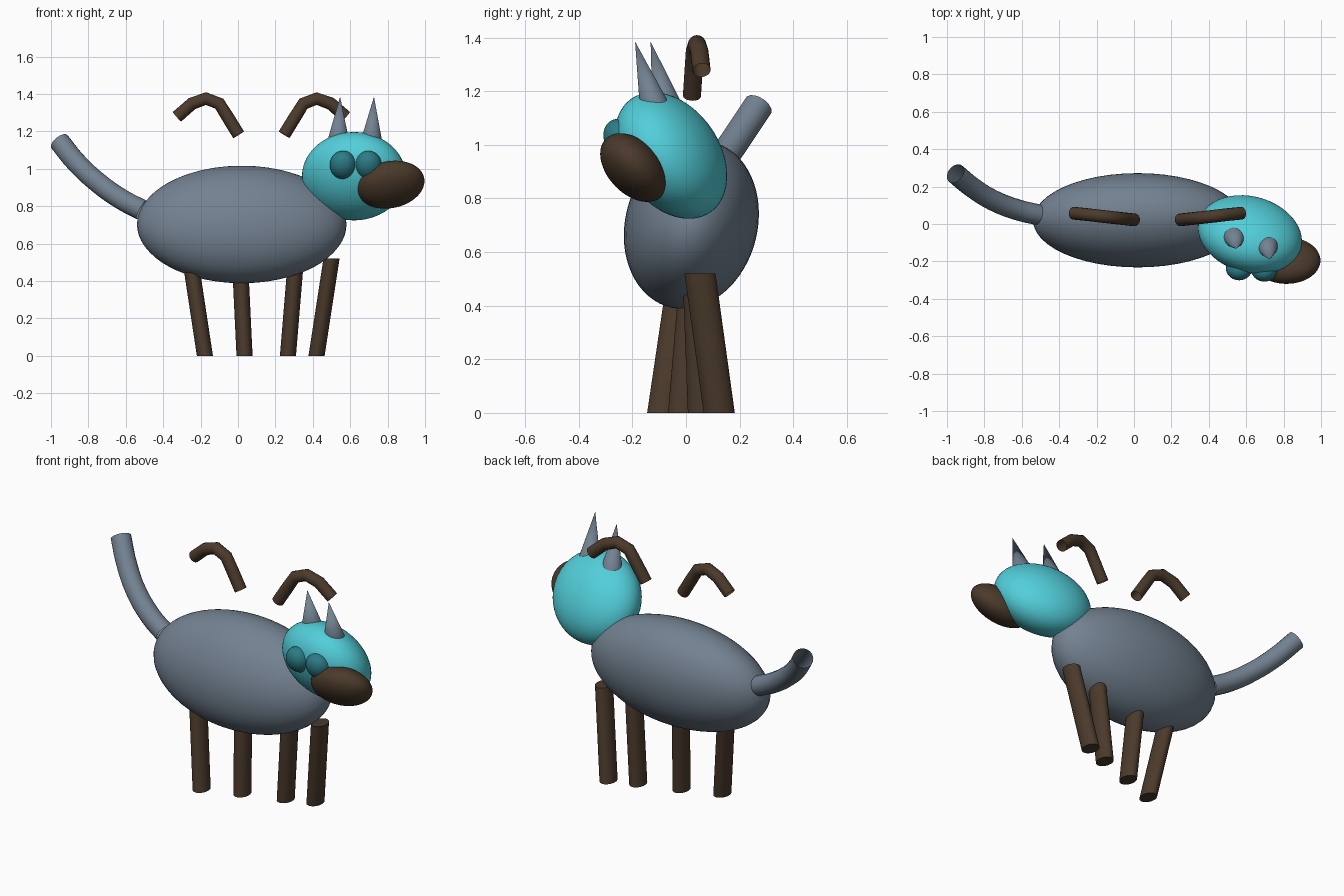
import bpy, bmesh
from math import sqrt, radians
from mathutils import Matrix, Vector

if "Cube" in bpy.data.objects:
    bpy.data.objects.remove(bpy.data.objects["Cube"])


def material(name, rgb):
    m = bpy.data.materials.new(name)
    m.diffuse_color = (*rgb, 1)
    m.use_nodes = True
    m.node_tree.nodes["Principled BSDF"].inputs["Base Color"].default_value = m.diffuse_color
    return m


SLATE = material("slate", (0.17, 0.22, 0.28))
CYAN = material("cyan", (0.085, 0.62, 0.70))
TEAL = material("teal", (0.025, 0.20, 0.24))
BROWN = material("brown", (0.07, 0.042, 0.024))


def finish(ob, mat):
    ob.data.materials.clear()
    ob.data.materials.append(mat)
    bpy.ops.object.select_all(action='DESELECT')
    bpy.context.view_layer.objects.active = ob
    ob.select_set(True)
    bpy.ops.object.shade_smooth_by_angle(angle=radians(40))
    return ob


def from_bmesh(name, bm, mat):
    mesh = bpy.data.meshes.new(name)
    bm.to_mesh(mesh)
    bm.free()
    ob = bpy.data.objects.new(name, mesh)
    bpy.context.collection.objects.link(ob)
    return finish(ob, mat)


def ellipsoid(name, centre, half, mat, xy=0, xz=0, yz=0):
    """Ellipsoid with given half extents; xy, xz, yz lean it in each plane."""
    b = sqrt(1 - xy * xy)
    c = (yz - xy * xz) / b
    lean = Matrix(((1, 0, 0), (xy, b, 0), (xz, c, sqrt(1 - xz * xz - c * c))))
    m = (Matrix.Diagonal(half) @ lean).to_4x4()
    bm = bmesh.new()
    bmesh.ops.create_uvsphere(bm, u_segments=48, v_segments=32, radius=1)
    bm.transform(Matrix.Translation(centre) @ m)
    return from_bmesh(name, bm, mat)


def column(name, base, top, rx, ry, mat, taper=1.0):
    """Slanted cylinder or cone with level ends."""
    base, top = Vector(base), Vector(top)
    d, mid = top - base, (top + base) / 2
    bm = bmesh.new()
    bmesh.ops.create_cone(bm, cap_ends=True, segments=32,
                          radius1=1, radius2=taper, depth=1)
    bm.transform(Matrix(((rx, 0, d.x, mid.x), (0, ry, d.y, mid.y),
                         (0, 0, d.z, mid.z), (0, 0, 0, 1))))
    return from_bmesh(name, bm, mat)


def tube(name, points, radius, mat, smooth):
    """Open round tube along a path."""
    cu = bpy.data.curves.new(name, 'CURVE')
    cu.dimensions = '3D'
    cu.bevel_depth = radius
    cu.bevel_resolution = 6
    if smooth:
        sp = cu.splines.new('BEZIER')
        sp.bezier_points.add(len(points) - 1)
        for bp, p in zip(sp.bezier_points, points):
            bp.co = p
            bp.handle_left_type = bp.handle_right_type = 'AUTO'
    else:
        sp = cu.splines.new('POLY')
        sp.points.add(len(points) - 1)
        for pt, p in zip(sp.points, points):
            pt.co = (*p, 1)
    ob = bpy.data.objects.new(name, cu)
    bpy.context.collection.objects.link(ob)
    bpy.ops.object.select_all(action='DESELECT')
    bpy.context.view_layer.objects.active = ob
    ob.select_set(True)
    bpy.ops.object.convert(target='MESH')
    return finish(bpy.context.view_layer.objects.active, mat)


# Body, head and muzzle
ellipsoid("body", (0.02, 0.02, 0.702), (0.56, 0.252, 0.314), SLATE, yz=0.13)
ellipsoid("head", (0.62, -0.056, 0.96), (0.278, 0.21, 0.236), CYAN, xy=-0.17, yz=-0.32)
ellipsoid("muzzle", (0.815, -0.195, 0.915), (0.182, 0.125, 0.128), BROWN, xz=0.15, yz=-0.4)

# Eyes
for side, x, y in (("left", 0.562, -0.235), ("right", 0.697, -0.242)):
    ellipsoid(side + "_eye", (x, y, 1.02), (0.071, 0.066, 0.076), TEAL, yz=-0.2)

# Ears
column("left_ear", (0.536, -0.07, 1.15), (0.546, -0.132, 1.385), 0.058, 0.056, SLATE, 0)
column("right_ear", (0.713, -0.117, 1.15), (0.727, -0.19, 1.385), 0.057, 0.056, SLATE, 0)

# Legs
legs = [((-0.177, -0.087), (-0.256, -0.01)), ((0.035, -0.009), (0.01, 0.035)),
        ((0.267, 0.065), (0.31, 0.045)), ((0.42, 0.124), (0.50, 0.052))]
for i, (foot, hip) in enumerate(legs, 1):
    column(f"leg_{i}", (*foot, 0), (*hip, 0.52), 0.043, 0.058, BROWN)

# Tail
tube("tail", [(-0.515, 0.05, 0.78), (-0.62, 0.075, 0.835), (-0.76, 0.13, 0.935),
              (-0.87, 0.20, 1.04), (-0.955, 0.27, 1.145)], 0.056, SLATE, True)

# Floating bent arcs, mirrored about x = 0.125
arc = [(-0.326, 0.058, 1.278), (-0.246, 0.05, 1.348), (-0.171, 0.041, 1.375),
       (-0.10, 0.033, 1.348), (-0.053, 0.028, 1.273), (0.003, 0.022, 1.182)]
tube("left_arc", arc, 0.034, BROWN, False)
tube("right_arc", [(0.25 - x, y, z) for x, y, z in arc], 0.034, BROWN, False)
